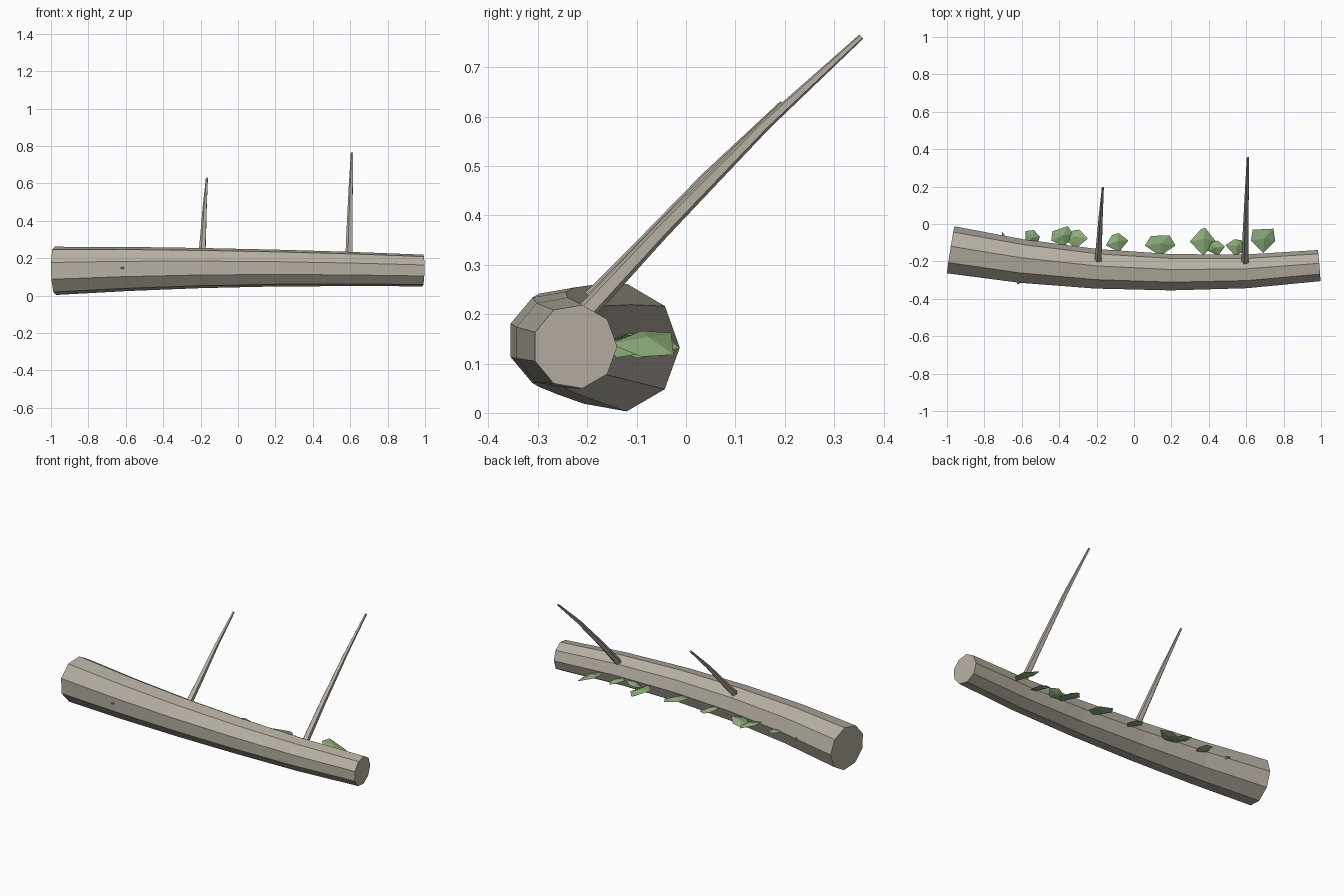
import bpy, bmesh, math
from mathutils import Vector, Matrix

cube = bpy.data.objects.get("Cube")
if cube:
    bpy.data.objects.remove(cube, do_unlink=True)


def material(name, rgb):
    m = bpy.data.materials.new(name)
    m.use_nodes = True
    m.diffuse_color = (*rgb, 1)
    m.node_tree.nodes["Principled BSDF"].inputs["Base Color"].default_value = (*rgb, 1)
    return m


BARK = material("pale bark", (0.47, 0.43, 0.365))
LEAF = material("leaf green", (0.27, 0.42, 0.2))


def finish(bm, name, mat):
    bmesh.ops.recalc_face_normals(bm, faces=bm.faces)
    mesh = bpy.data.meshes.new(name)
    bm.to_mesh(mesh)
    bm.free()
    mesh.materials.append(mat)
    obj = bpy.data.objects.new(name, mesh)
    bpy.context.collection.objects.link(obj)
    return obj


def tube(name, path, radii, sides):
    """Faceted tapering tube swept along a path, capped at both ends."""
    pts = [Vector(p) for p in path]
    bm = bmesh.new()
    rings = []
    for i, (p, r) in enumerate(zip(pts, radii)):
        t = (pts[min(i + 1, len(pts) - 1)] - pts[max(i - 1, 0)]).normalized()
        side = Vector((0, 0, 1)).cross(t).normalized()
        up = t.cross(side)
        angles = [2 * math.pi * k / sides for k in range(sides)]
        rings.append([bm.verts.new(p + r * (side * math.cos(a) + up * math.sin(a)))
                      for a in angles])
    for a, b in zip(rings, rings[1:]):
        for k in range(sides):
            j = (k + 1) % sides
            bm.faces.new((a[k], a[j], b[j], b[k]))
    bm.faces.new(rings[0][::-1])
    bm.faces.new(rings[-1])
    return finish(bm, name, BARK)


def leaf(name, base, length, width, tip, turn, roll, pitch):
    """Thin faceted leaf growing along +y from its base."""
    bm = bmesh.new()
    outline = [(0, 0), (0.5, 0.5), (tip / 2, 1), (-tip / 2, 0.96), (-0.5, 0.5)]
    rim = [bm.verts.new((u * width, v * length, 0)) for u, v in outline]
    for h in (0.016, -0.006):
        mid = bm.verts.new((0, 0.6 * length, h))
        for k in range(len(rim)):
            bm.faces.new((rim[k], rim[(k + 1) % len(rim)], mid))
    bm.transform(Matrix.Translation(base)
                 @ Matrix.Rotation(math.radians(turn), 4, 'Z')
                 @ Matrix.Rotation(math.radians(pitch), 4, 'X')
                 @ Matrix.Rotation(math.radians(roll), 4, 'Y'))
    return finish(bm, name, LEAF)


# Curved log
tube("log",
     [(-0.98, -0.142, 0.132), (-0.6, -0.202, 0.142), (-0.2, -0.243, 0.147),
      (0.2, -0.261, 0.147), (0.6, -0.256, 0.142), (0.99, -0.225, 0.134)],
     [0.131, 0.12, 0.109, 0.1, 0.093, 0.086], 9)

# Two slender branches
tube("middle_branch",
     [(-0.192, -0.215, 0.205), (-0.185, -0.105, 0.32), (-0.177, 0.04, 0.475),
      (-0.166, 0.195, 0.627)], [0.021, 0.017, 0.012, 0.006], 5)
tube("end_branch",
     [(0.594, -0.225, 0.18), (0.598, -0.05, 0.368), (0.604, 0.16, 0.583),
      (0.609, 0.355, 0.762)], [0.021, 0.017, 0.012, 0.006], 5)

# Tiny twig stubs
tube("front_stub", [(-0.6, -0.3, 0.15), (-0.625, -0.32, 0.147)], [0.009, 0.004], 5)
tube("back_stub", [(-0.69, -0.075, 0.14), (-0.705, -0.045, 0.14)], [0.009, 0.004], 5)

# Row of leaves along the back: x, base y, length, width, tip, turn, roll, pitch
LEAVES = [
    (-0.58, -0.1, 0.08, 0.1, 0.5, -50, 15, 0),
    (-0.37, -0.12, 0.1, 0.13, 0.7, 15, 18, 3),
    (-0.31, -0.13, 0.1, 0.13, 0.3, 0, -15, -5),
    (-0.08, -0.15, 0.1, 0.13, 0.3, 12, 18, 0),
    (0.14, -0.17, 0.11, 0.17, 0.6, 0, 15, 0),
    (0.37, -0.17, 0.15, 0.15, 0.15, 0, 18, -5),
    (0.45, -0.17, 0.08, 0.1, 0.4, 15, -18, 5),
    (0.54, -0.17, 0.09, 0.13, 0.3, -10, 20, -8),
    (0.69, -0.155, 0.13, 0.14, 0.85, 0, 22, 0),
]
for i, (x, y, *shape) in enumerate(LEAVES, 1):
    leaf(f"leaf_{i}", (x, y, 0.14), *shape)
